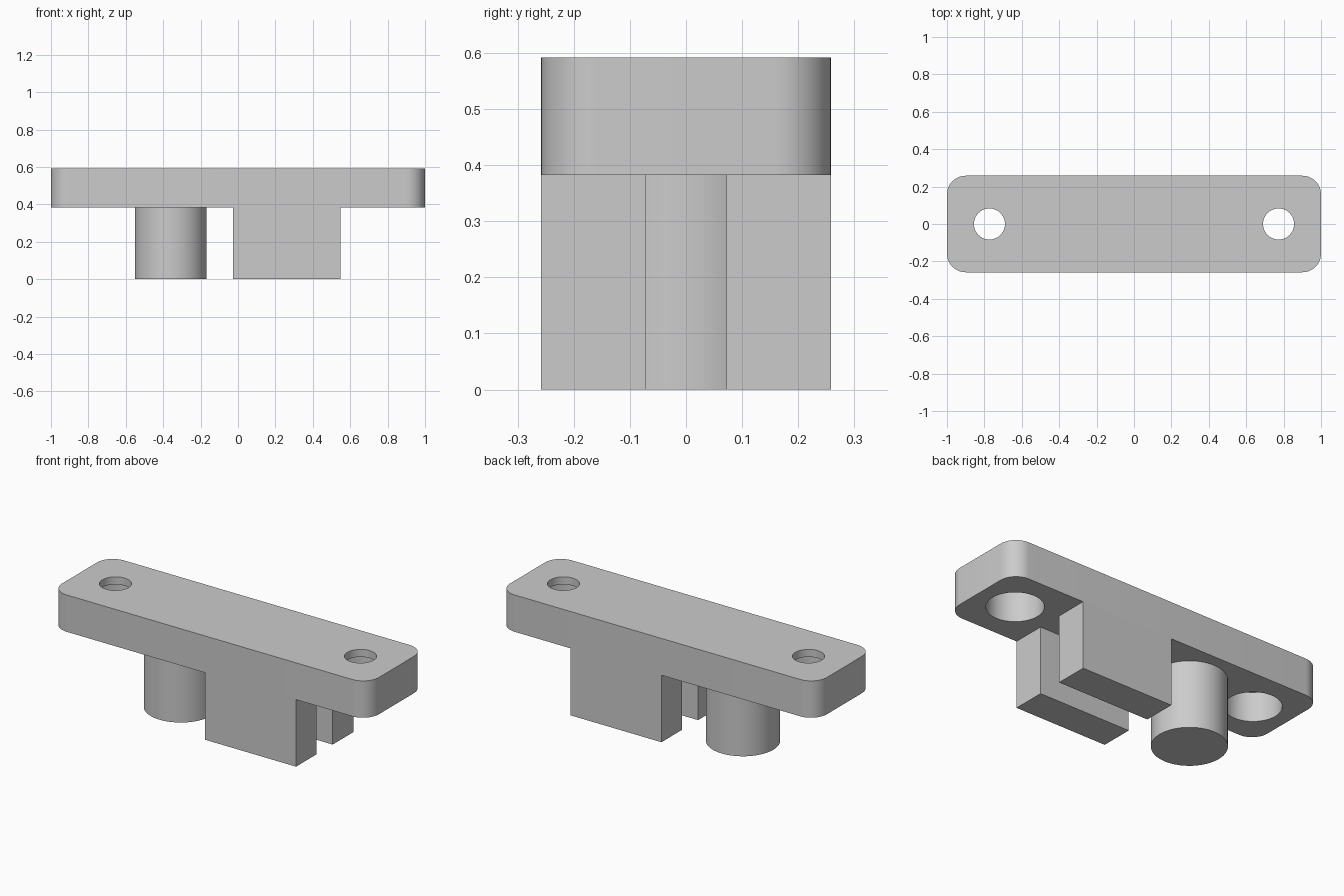
import bpy
import bmesh

if "Cube" in bpy.data.objects:
    bpy.data.objects.remove(bpy.data.objects["Cube"], do_unlink=True)

HALF_Y = 0.258
UNDER, TOP = 0.382, 0.592

grey = bpy.data.materials.new("light_grey")
grey.use_nodes = True
colour = (0.6, 0.6, 0.6, 1)
grey.diffuse_color = colour
grey.node_tree.nodes["Principled BSDF"].inputs["Base Color"].default_value = colour


def activate(obj):
    bpy.ops.object.select_all(action="DESELECT")
    obj.select_set(True)
    bpy.context.view_layer.objects.active = obj


def box(name, x0, x1, y0, y1, z0, z1, corner=0):
    """Box with optionally rounded vertical edges."""
    bm = bmesh.new()
    bmesh.ops.create_cube(bm, size=1)
    for v in bm.verts:
        v.co.x = x1 if v.co.x > 0 else x0
        v.co.y = y1 if v.co.y > 0 else y0
        v.co.z = z1 if v.co.z > 0 else z0
    if corner:
        upright = [e for e in bm.edges
                   if abs(e.verts[0].co.z - e.verts[1].co.z) > 0.01]
        bmesh.ops.bevel(bm, geom=upright, offset=corner, segments=12,
                        profile=0.5, affect="EDGES")
    mesh = bpy.data.meshes.new(name)
    bm.to_mesh(mesh)
    bm.free()
    obj = bpy.data.objects.new(name, mesh)
    bpy.context.collection.objects.link(obj)
    mesh.materials.append(grey)
    return obj


def cylinder(name, x, radius, z0, z1):
    bpy.ops.mesh.primitive_cylinder_add(vertices=64, radius=radius, depth=z1 - z0,
                                        location=(x, 0, (z0 + z1) / 2))
    obj = bpy.context.object
    obj.name = name
    obj.data.materials.append(grey)
    return obj


def cut(target, cutter):
    cutter.hide_render = True
    activate(target)
    mod = target.modifiers.new("hole", "BOOLEAN")
    mod.operation = "DIFFERENCE"
    mod.solver = "EXACT"
    mod.object = cutter
    bpy.ops.object.modifier_apply(modifier=mod.name)
    bpy.data.objects.remove(cutter, do_unlink=True)


# Top plate with rounded corners
plate = box("mounting_plate", -1, 1, -HALF_Y, HALF_Y, UNDER, TOP, corner=0.1)

# Screw holes, widened from below
for x in (-0.773, 0.773):
    cut(plate, cylinder("screw_hole_cutter", x, 0.083, UNDER - 0.1, TOP + 0.1))
    cut(plate, cylinder("counterbore_cutter", x, 0.146, UNDER - 0.1, TOP - 0.043))

# Round pin under the right half
pin = cylinder("round_pin", -0.36, 0.192, 0, UNDER)

# Pair of blocks with a slot between them
for name, side in (("front_block", -1), ("back_block", 1)):
    y0, y1 = sorted((side * 0.072, side * HALF_Y))
    box(name, -0.026, 0.547, y0, y1, 0, UNDER)

for obj in (plate, pin):
    activate(obj)
    bpy.ops.object.shade_smooth_by_angle(angle=0.6)
